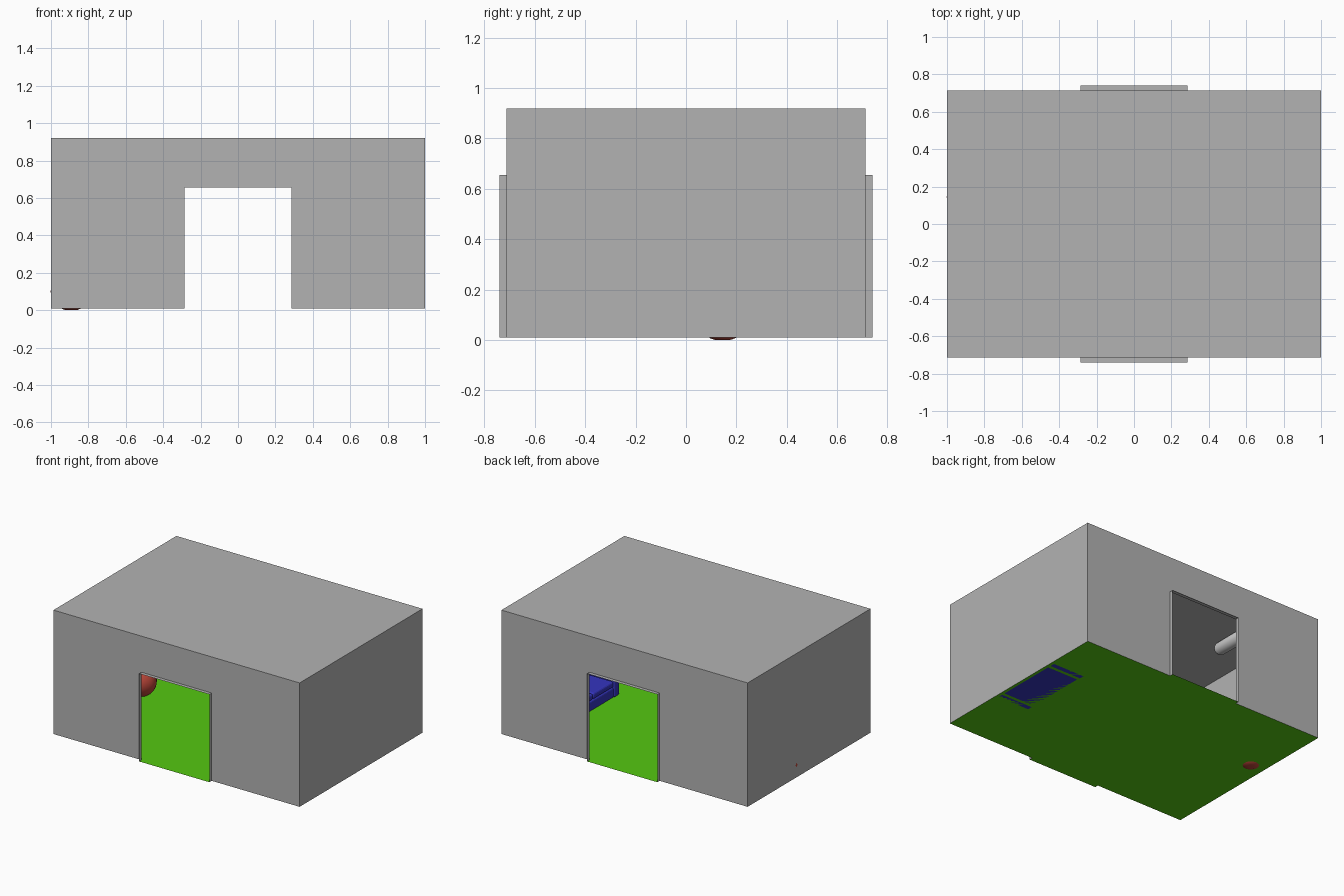
import bpy, bmesh, math
from mathutils import Matrix

if "Cube" in bpy.data.objects:
    bpy.data.objects.remove(bpy.data.objects["Cube"], do_unlink=True)


def material(name, rgb):
    m = bpy.data.materials.new(name)
    m.use_nodes = True
    m.diffuse_color = (*rgb, 1)
    m.node_tree.nodes["Principled BSDF"].inputs["Base Color"].default_value = (*rgb, 1)
    return m


WALL = material("wall grey", (0.45, 0.45, 0.45))
GREEN = material("floor green", (0.09, 0.58, 0.006))
RED = material("bean bag red", (0.48, 0.06, 0.04))
BLUE = material("sofa blue", (0.035, 0.035, 0.52))
LAMP = material("lamp light grey", (0.6, 0.6, 0.6))

W, D, H, G = 1.0, 0.713, 0.92, 0.01      # half width, half depth, top, ground
DOOR, LINTEL, OUT = 0.285, 0.655, 0.74   # door half width, door top, frame face


def finish(name, bm, mat, smooth=False):
    me = bpy.data.meshes.new(name)
    bm.to_mesh(me)
    bm.free()
    ob = bpy.data.objects.new(name, me)
    bpy.context.collection.objects.link(ob)
    me.materials.append(mat)
    for p in me.polygons:
        p.use_smooth = smooth
    return ob


def sheet(name, polys, mat):
    bm = bmesh.new()
    for poly in polys:
        bm.faces.new([bm.verts.new(p) for p in poly])
    bmesh.ops.remove_doubles(bm, verts=bm.verts, dist=0.0001)
    bmesh.ops.recalc_face_normals(bm, faces=bm.faces)
    return finish(name, bm, mat)


def block(name, lo, hi, mat, bevel=0.012):
    bm = bmesh.new()
    bmesh.ops.create_cube(bm, size=1)
    for v in bm.verts:
        v.co = [a + (b - a) * (c + 0.5) for a, b, c in zip(lo, hi, v.co)]
    ob = finish(name, bm, mat)
    mod = ob.modifiers.new("soft edges", "BEVEL")
    mod.width, mod.segments = bevel, 3
    return ob


# Thin shell: roof, two plain sides, two end walls with door openings
shell = [[(-W, -D, H), (W, -D, H), (W, D, H), (-W, D, H)]]
for s in (-1, 1):
    shell.append([(s * W, -D, G), (s * W, D, G), (s * W, D, H), (s * W, -D, H)])
    outline = [(-W, G), (-DOOR, G), (-DOOR, LINTEL), (DOOR, LINTEL),
               (DOOR, G), (W, G), (W, H), (-W, H)]
    shell.append([(x, s * D, z) for x, z in outline])
sheet("room_shell", shell, WALL)

# Projecting door frames
for name, s in (("front", -1), ("back", 1)):
    path = [(-DOOR, G), (-DOOR, LINTEL), (DOOR, LINTEL), (DOOR, G)]
    sheet(name + "_door_frame",
          [[(*a[:1], s * D, a[1]), (*b[:1], s * D, b[1]),
            (*b[:1], s * OUT, b[1]), (*a[:1], s * OUT, a[1])]
           for a, b in zip(path, path[1:])], WALL)

# Floor with a threshold at each door
half = [(-W, -D), (-DOOR, -D), (-DOOR, -OUT), (DOOR, -OUT), (DOOR, -D), (W, -D)]
sheet("floor", [[(x, y, G) for x, y in half + [(-x, -y) for x, y in half]]], GREEN)

# Sofa against the left wall
Y0, Y1, ARM = -0.246, 0.35, 0.06
MID = (Y0 + Y1) / 2
block("sofa_base", (0.715, Y0 + ARM, G), (0.99, Y1 - ARM, 0.085), BLUE)
block("sofa_back", (0.91, Y0 + ARM, G), (0.99, Y1 - ARM, 0.27), BLUE, 0.02)
for name, a in (("front", Y0), ("back", Y1 - ARM)):
    block(name + "_sofa_arm", (0.71, a, G), (0.99, a + ARM, 0.17), BLUE)
for name, a, b in (("front", Y0 + ARM, MID), ("back", MID, Y1 - ARM)):
    block(name + "_sofa_cushion", (0.715, a, 0.085), (0.915, b, 0.13), BLUE, 0.015)

# Bean bag, slightly sunk through the floor
bm = bmesh.new()
bmesh.ops.create_uvsphere(bm, u_segments=32, v_segments=20, radius=1)
for v in bm.verts:
    x, y, z = v.co
    wrinkle = 1 + 0.015 * math.cos(6 * math.atan2(y, x)) * (1 - abs(z))
    v.co = (-0.892 + 0.108 * x * wrinkle, 0.145 + 0.11 * y * wrinkle,
            max(0, 0.1 + 0.104 * z))
finish("bean_bag", bm, RED, True)

# Rounded ceiling lamp
bm = bmesh.new()
bmesh.ops.create_uvsphere(bm, u_segments=24, v_segments=16, radius=0.045)
for v in bm.verts:
    v.co.z += math.copysign(0.12, v.co.z) if abs(v.co.z) > 0.0001 else 0
bm.transform(Matrix.Translation((-0.7, 0.185, 0.873)) @ Matrix.Rotation(math.pi / 2, 4, "X"))
finish("ceiling_lamp", bm, LAMP, True)
